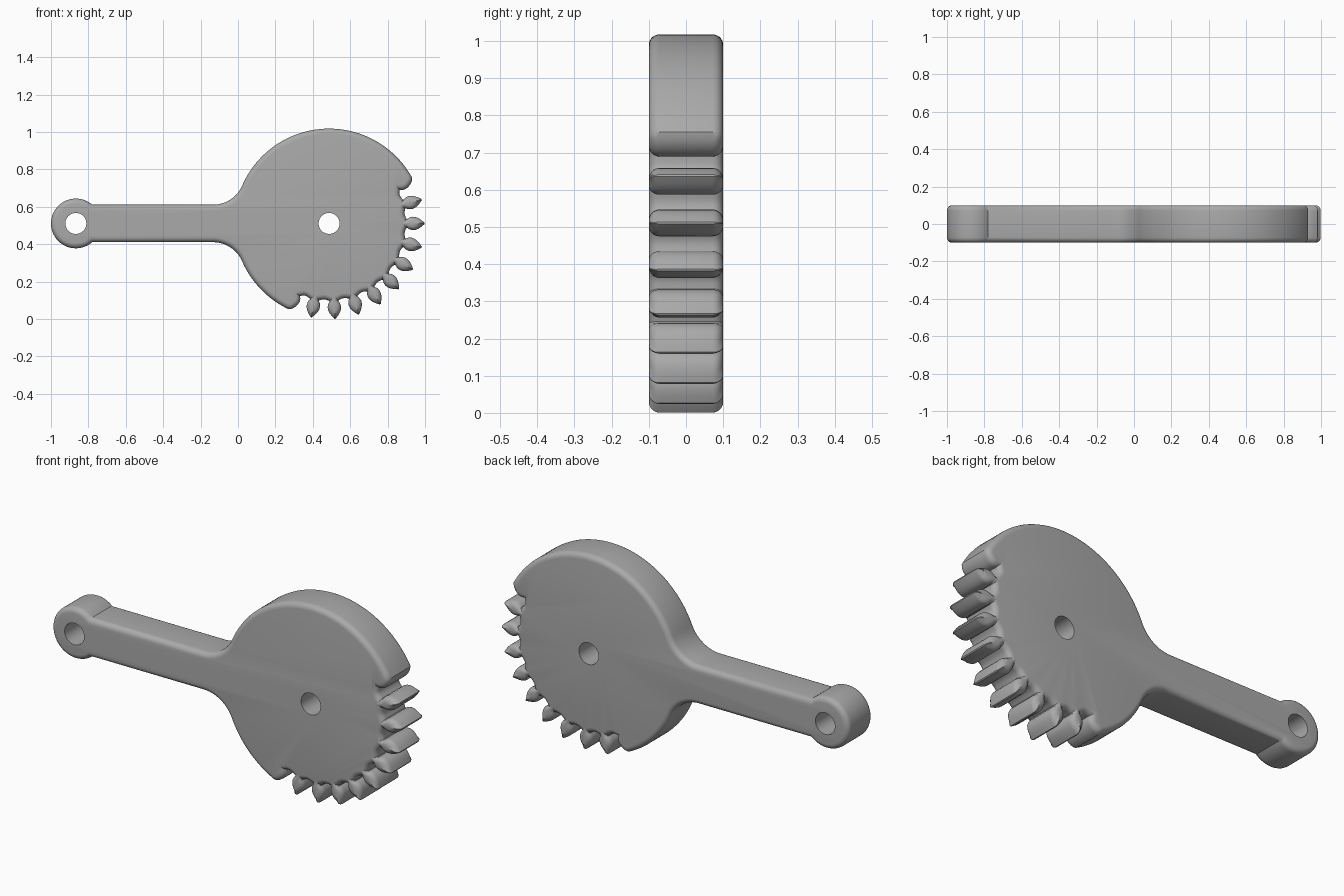
import bpy, bmesh
from math import sin, cos, pi, radians, degrees, sqrt, asin, atan2
from mathutils import Vector

if "Cube" in bpy.data.objects:
    bpy.data.objects.remove(bpy.data.objects["Cube"])

HALF, ROUND = 0.1, 0.028            # half thickness and edge rounding
GEAR, BOSS = Vector((0.487, 0.511)), Vector((-0.867, 0.511))
DISC_R, BOSS_R, HOLE_R, ARM, FILLET = 0.507, 0.133, 0.056, 0.1, 0.17
PITCH = 14.4
FIRST, LAST = -8 * PITCH, 2 * PITCH  # half teeth that end the toothed sector
FLANK = [(0.418, 0.024), (0.43, 0.032), (0.447, 0.036), (0.463, 0.034),
         (0.478, 0.028), (0.495, 0.017), (0.511, 0.003)]  # radius, half width

gray = bpy.data.materials.new("gray plastic")
gray.use_nodes = True
gray.diffuse_color = (0.4, 0.4, 0.4, 1)
gray.node_tree.nodes["Principled BSDF"].inputs["Base Color"].default_value = (0.4, 0.4, 0.4, 1)


def polar(c, r, deg):
    return Vector((c[0] + r * cos(radians(deg)), c[1] + r * sin(radians(deg))))


def arc(c, r, a, b, n):
    return [polar(c, r, a + (b - a) * i / n) for i in range(n + 1)]


def inset(pts, d):
    """Move a counterclockwise outline inwards by d."""
    out = []
    for i, p in enumerate(pts):
        e1 = (p - pts[i - 1]).normalized()
        e2 = (pts[(i + 1) % len(pts)] - p).normalized()
        n = Vector((-e1.y - e2.y, e1.x + e2.x)).normalized()
        out.append(p + n * d / max(n.dot(Vector((-e1.y, e1.x))), 0.6))
    return out


def loft(name, ring):
    """Solid through ring(d) outlines, with rounded front and back edges."""
    steps = [i * pi / 10 for i in range(6)]
    prof = [(ROUND * (1 - sin(a)), -HALF + ROUND * (1 - cos(a))) for a in steps]
    prof += [(d, -y) for d, y in reversed(prof)]
    bm = bmesh.new()
    rows = [[bm.verts.new((p.x, y, p.y)) for p in ring(d)] for d, y in prof]
    n = len(rows[0])
    for a, b in zip(rows, rows[1:]):
        for i in range(n):
            j = (i + 1) % n
            bm.faces.new((a[i], a[j], b[j], b[i]))
    bm.faces.new(rows[0])
    bm.faces.new(rows[-1][::-1])
    bmesh.ops.recalc_face_normals(bm, faces=bm.faces)
    mesh = bpy.data.meshes.new(name)
    bm.to_mesh(mesh)
    bm.free()
    mesh.materials.append(gray)
    ob = bpy.data.objects.new(name, mesh)
    bpy.context.collection.objects.link(ob)
    return ob


def smooth(ob):
    bpy.ops.object.select_all(action='DESELECT')
    ob.select_set(True)
    bpy.context.view_layer.objects.active = ob
    bpy.ops.object.shade_smooth_by_angle(angle=radians(35))


# Outline of the disc, filleted arm and end boss
rise = ARM + FILLET
dx = sqrt((DISC_R + FILLET) ** 2 - rise ** 2)
phi = degrees(atan2(rise, dx))
corner = degrees(asin(ARM / BOSS_R))
up, down = GEAR + Vector((-dx, rise)), GEAR + Vector((-dx, -rise))
outline = arc(GEAR, DISC_R, LAST, 180 - phi, 48)
outline += arc(up, FILLET, -phi, -90, 12)[1:]
outline += arc(BOSS, BOSS_R, corner, 360 - corner, 48)
outline += arc(down, FILLET, 90, phi, 12)
outline += arc(GEAR, DISC_R, 180 + phi, 360 + FIRST, 24)[1:]

# Toothed sector: half-tooth flank, scalloped root, half-tooth flank
start, end = FIRST + 4.5, LAST - 4.5
outline += [polar(GEAR, r, FIRST + degrees(w / r)) for r, w in FLANK[-2::-1]]
for i in range(1, 108):
    a = start + (end - start) * i / 108
    outline.append(polar(GEAR, 0.414 + 0.007 * cos(radians(a * 360 / PITCH)), a))
outline += [polar(GEAR, r, LAST - degrees(w / r)) for r, w in FLANK[:-1]]
body = loft("gear_arm_body", lambda d: inset(outline, d))

# Round through holes in the disc and the boss
for c in (GEAR, BOSS):
    bpy.ops.mesh.primitive_cylinder_add(vertices=48, radius=HOLE_R, depth=1,
                                        location=(c.x, 0, c.y), rotation=(pi / 2, 0, 0))
    cutter = bpy.context.object
    cutter.name = "hole_cutter"
    cutter.hide_render = True
    cutter.data.materials.append(gray)
    mod = body.modifiers.new("hole", 'BOOLEAN')
    mod.object, mod.solver = cutter, 'EXACT'
    bpy.context.view_layer.objects.active = body
    bpy.ops.object.modifier_apply(modifier=mod.name)
    bpy.data.objects.remove(cutter)
smooth(body)


# Leaf-shaped teeth around the sector
def tooth_ring(d):
    base, tip = 0.385, FLANK[-1][0]
    k = (tip - base - d) / (tip - base)
    side = [(base + (r - base) * k, max(w - d, 0.0015)) for r, w in [(base, 0.03)] + FLANK]
    return [Vector((r, -w)) for r, w in side] + [Vector((r, w)) for r, w in side[::-1]]


tooth = loft("tooth_1", tooth_ring)
smooth(tooth)
for i in range(9):
    ob = tooth if i == 0 else tooth.copy()
    if i:
        ob.name = f"tooth_{i + 1}"
        bpy.context.collection.objects.link(ob)
    ob.location = (GEAR.x, 0, GEAR.y)
    ob.rotation_euler.y = -radians(PITCH * (1 - i))
